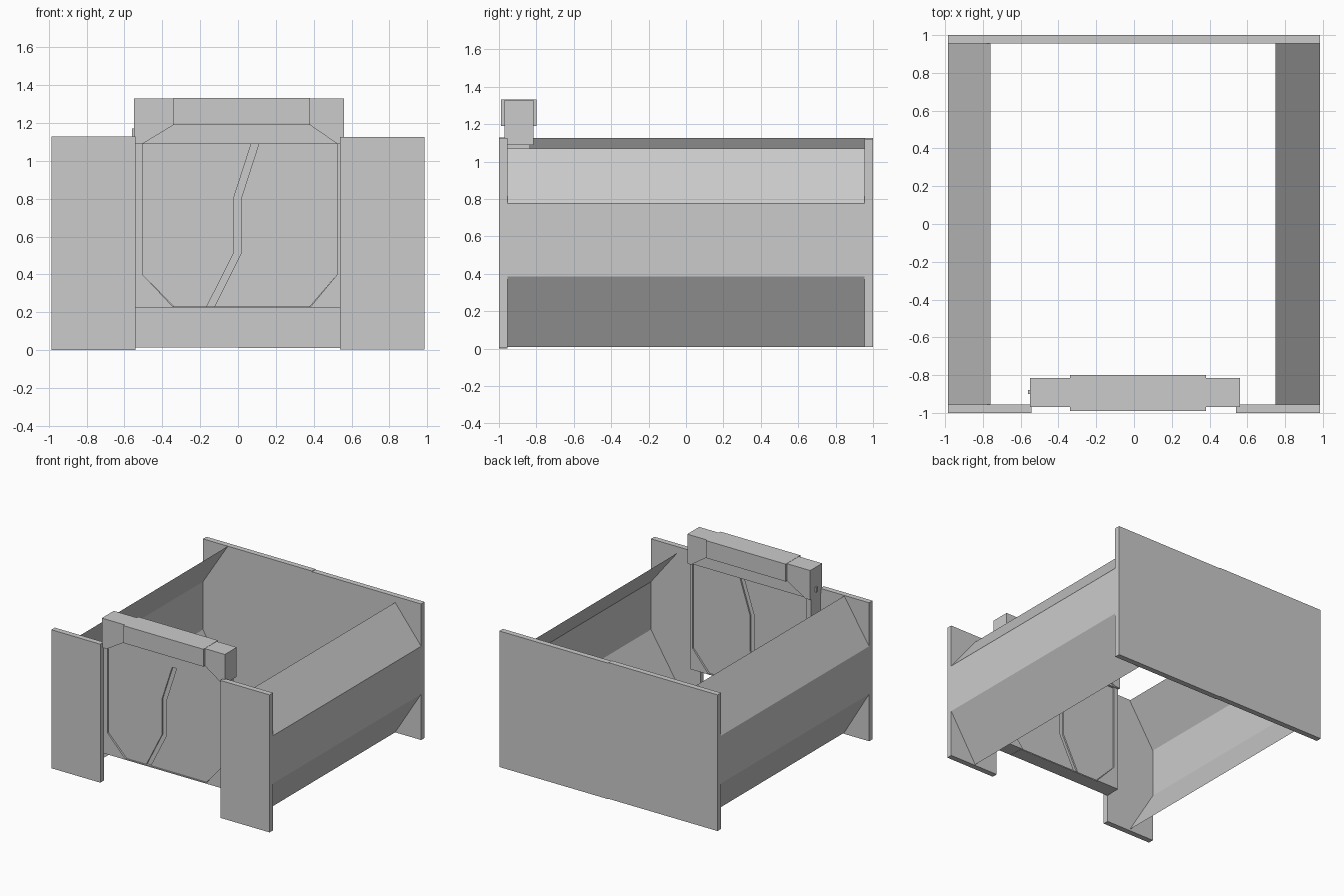
import bpy, bmesh

if "Cube" in bpy.data.objects:
    bpy.data.objects.remove(bpy.data.objects["Cube"])


def make_object(name, bm):
    mesh = bpy.data.meshes.new(name)
    bm.to_mesh(mesh)
    bm.free()
    obj = bpy.data.objects.new(name, mesh)
    bpy.context.collection.objects.link(obj)
    return obj


def prism(name, pts, y0, y1):
    """Extrude an (x, z) outline from y0 to y1."""
    bm = bmesh.new()
    face = bm.faces.new([bm.verts.new((x, y0, z)) for x, z in pts])
    ext = bmesh.ops.extrude_face_region(bm, geom=[face])["geom"]
    verts = [g for g in ext if isinstance(g, bmesh.types.BMVert)]
    bmesh.ops.translate(bm, verts=verts, vec=(0, y1 - y0, 0))
    bmesh.ops.recalc_face_normals(bm, faces=bm.faces)
    return make_object(name, bm)


def box(name, x0, x1, y0, y1, z0, z1):
    return prism(name, [(x0, z0), (x1, z0), (x1, z1), (x0, z1)], y0, y1)


def sheet(name, pts, y0, y1, flip):
    """Thin folded wall panel swept along y."""
    bm = bmesh.new()
    a = [bm.verts.new((x, y0, z)) for x, z in pts]
    b = [bm.verts.new((x, y1, z)) for x, z in pts]
    for i in range(len(pts) - 1):
        quad = [a[i], b[i], b[i + 1], a[i + 1]]
        bm.faces.new(quad if flip else quad[::-1])
    return make_object(name, bm)


def shift(path, dx):
    return [(x + dx, z) for x, z in path]


# End walls
box("front_wall_left", -0.985, -0.543, -1, -0.955, 0, 1.13)
box("front_wall_right", 0.54, 0.985, -1, -0.955, 0.003, 1.125)
box("back_wall_left", -0.985, 0, 0.955, 1, 0.014, 1.125)
box("back_wall_right", 0, 0.985, 0.955, 1, 0.01, 1.12)

# Folded side walls
sheet("side_wall_left", [(-0.76, 0.01), (-0.985, 0.385), (-0.985, 0.775), (-0.76, 1.125)],
      -0.955, 0.955, False)
sheet("side_wall_right", [(0.75, 0.01), (0.985, 0.385), (0.985, 0.775), (0.75, 1.07)],
      -0.955, 0.955, True)

# Lintel over the doorway
box("lintel_body", -0.55, 0.56, -0.97, -0.816, 1.19, 1.33)
box("lintel_centre", -0.34, 0.38, -0.99, -0.80, 1.19, 1.332)
prism("lintel_corner_left", [(-0.55, 1.09), (-0.505, 1.09), (-0.34, 1.19), (-0.55, 1.19)],
      -0.97, -0.816)
prism("lintel_corner_right", [(0.56, 1.09), (0.525, 1.09), (0.38, 1.19), (0.56, 1.19)],
      -0.97, -0.816)
prism("lintel_lower_panel", [(-0.505, 1.09), (0.525, 1.09), (0.38, 1.19), (-0.34, 1.19)],
      -0.955, -0.83)
box("lintel_stud", -0.56, -0.55, -0.9, -0.88, 1.13, 1.17)

# Door frame posts and sill
prism("door_post_left", [(-0.545, 0.225), (-0.34, 0.225), (-0.505, 0.4), (-0.505, 1.09),
                         (-0.545, 1.09)], -0.96, -0.835)
prism("door_post_right", [(0.545, 0.225), (0.38, 0.225), (0.525, 0.4), (0.525, 1.09),
                          (0.545, 1.09)], -0.96, -0.835)
box("door_sill", -0.36, 0.40, -0.955, -0.84, 0.222, 0.231)

# Sliding door halves meeting at a stepped zigzag seam
seam = [(-0.145, 0.23), (-0.004, 0.51), (-0.004, 0.80), (0.09, 1.09)]
prism("door_left", [(-0.505, 1.09), (-0.505, 0.4), (-0.34, 0.23)] + shift(seam, -0.02),
      -0.947, -0.848)
prism("door_right", [(0.525, 1.09), (0.525, 0.4), (0.38, 0.23)] + shift(seam, 0.02),
      -0.947, -0.848)
for side, dx in (("left", -0.02), ("right", 0.02)):
    prism("door_seam_" + side, seam + shift(seam, dx)[::-1], -0.935, -0.86)
